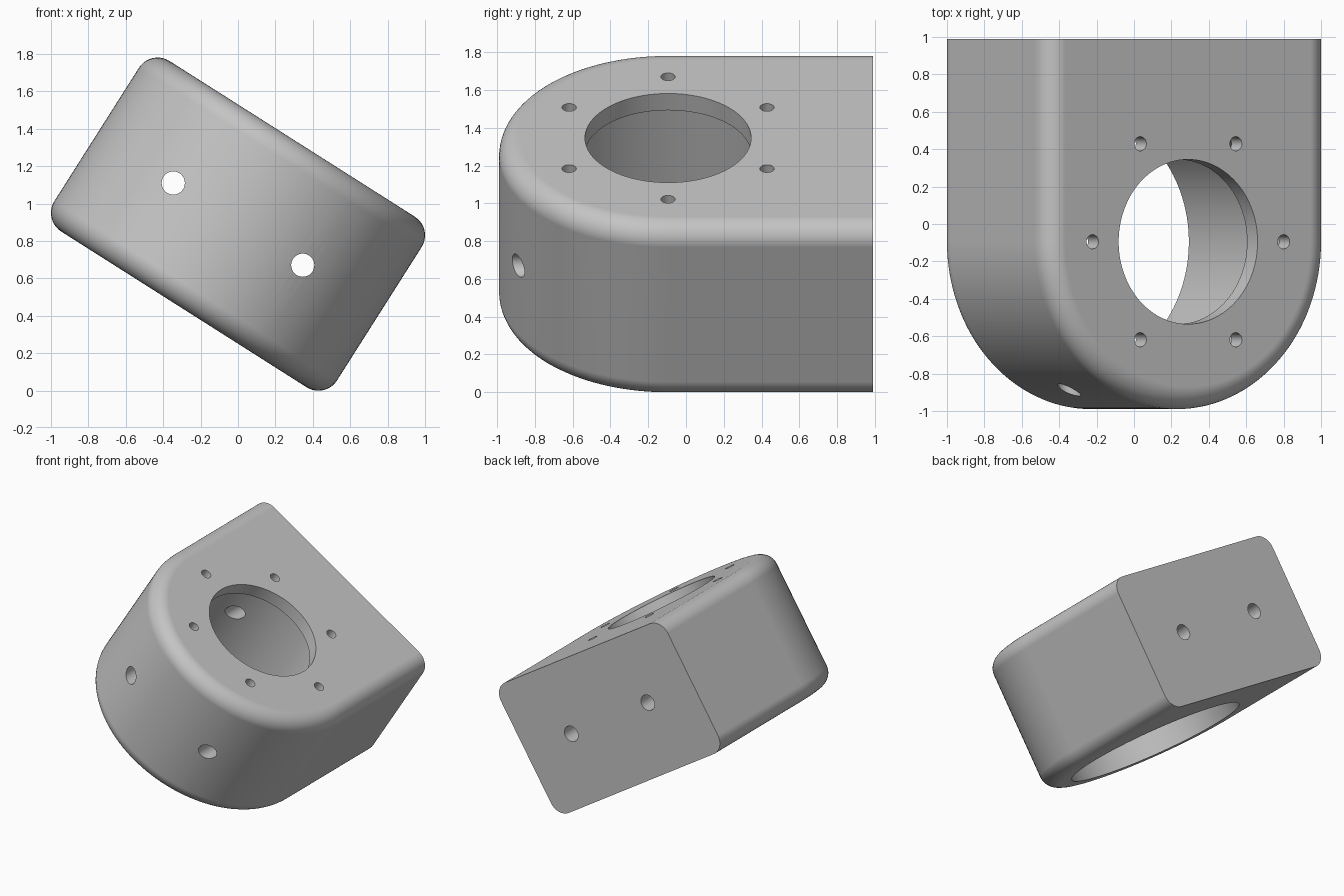
import bpy
import bmesh
from math import sin, cos, pi, radians
from mathutils import Matrix, Vector

cube = bpy.data.objects.get("Cube")
if cube:
    bpy.data.objects.remove(cube, do_unlink=True)

TILT = Matrix.Translation((0, 0, 0.89)) @ Matrix.Rotation(radians(32.4), 4, 'Y')
R, HALF_H, FILLET = 0.895, 0.54, 0.118      # outline radius, half height, edge round
BACK, CY = 0.99, -0.095                     # back plane and centre of the round end
PLATE = 0.105                               # thickness of the top plate

grey = bpy.data.materials.new("plain_grey")
grey.use_nodes = True
COLOUR = (0.55, 0.55, 0.55, 1)
grey.diffuse_color = COLOUR
grey.node_tree.nodes["Principled BSDF"].inputs["Base Color"].default_value = COLOUR


def make_object(name, bm):
    bmesh.ops.recalc_face_normals(bm, faces=bm.faces)
    mesh = bpy.data.meshes.new(name)
    bm.to_mesh(mesh)
    bm.free()
    mesh.materials.append(grey)
    obj = bpy.data.objects.new(name, mesh)
    bpy.context.collection.objects.link(obj)
    obj.matrix_world = TILT
    return obj


def outline(r):
    """U shape: straight sides to the back, half circle at the front."""
    arc = [(r * cos(a), CY + r * sin(a)) for a in (pi + pi * i / 64 for i in range(65))]
    return [(-r, BACK)] + arc + [(r, BACK)]


# Housing body: stacked U outlines following a rounded edge profile
STEPS = 10
lower = [(R - FILLET + FILLET * sin(t), -HALF_H + FILLET - FILLET * cos(t))
         for t in (pi / 2 * i / STEPS for i in range(STEPS + 1))]
profile = lower + [(r, -z) for r, z in reversed(lower)]
bm = bmesh.new()
rings = [[bm.verts.new((x, y, z)) for x, y in outline(r)] for r, z in profile]
for low, high in zip(rings, rings[1:]):
    for i in range(len(low) - 1):
        bm.faces.new((low[i], low[i + 1], high[i + 1], high[i]))
bm.faces.new(rings[0])
bm.faces.new(rings[-1])
bm.faces.new([ring[0] for ring in rings] + [ring[-1] for ring in reversed(rings)])
body = make_object("housing_body", bm)


def cut(name, radius, start, end, segments):
    """Drill a round hole from start to end in the housing's own axes."""
    start, end = Vector(start), Vector(end)
    axis = end - start
    spin = axis.to_track_quat('Z', 'Y').to_matrix().to_4x4()
    bm = bmesh.new()
    bmesh.ops.create_cone(bm, cap_ends=True, segments=segments, radius1=radius,
                          radius2=radius, depth=axis.length,
                          matrix=Matrix.Translation((start + end) / 2) @ spin)
    cutter = make_object(name, bm)
    cutter.hide_render = True
    mod = body.modifiers.new(name, 'BOOLEAN')
    mod.operation = 'DIFFERENCE'
    mod.solver = 'EXACT'
    mod.object = cutter
    bpy.ops.object.modifier_apply(modifier=name)
    bpy.data.objects.remove(cutter, do_unlink=True)


bpy.ops.object.select_all(action='DESELECT')
bpy.context.view_layer.objects.active = body
body.select_set(True)

# Wide cavity from below, narrower opening in the top plate
cut("cavity_cutter", 0.69, (0, CY, -1), (0, CY, HALF_H - PLATE), 128)
cut("opening_cutter", 0.44, (0, CY, 0), (0, CY, 1), 96)

# Ring of six bolt holes through the top plate
for i in range(6):
    x, y = 0.605 * cos(i * pi / 3), CY + 0.605 * sin(i * pi / 3)
    cut("bolt_hole_cutter", 0.038, (x, y, 0.2), (x, y, 1), 32)

# Two mounting holes running front to back
for side in (-1, 1):
    cut("mounting_hole_cutter", 0.062, (0.41 * side, -1.5, 0), (0.41 * side, 1.5, 0), 32)

# Smooth rounds with crisp rims and flat faces
bpy.ops.object.shade_smooth_by_angle(angle=radians(30))
weighted = body.modifiers.new("flat_face_normals", 'WEIGHTED_NORMAL')
weighted.keep_sharp = True
